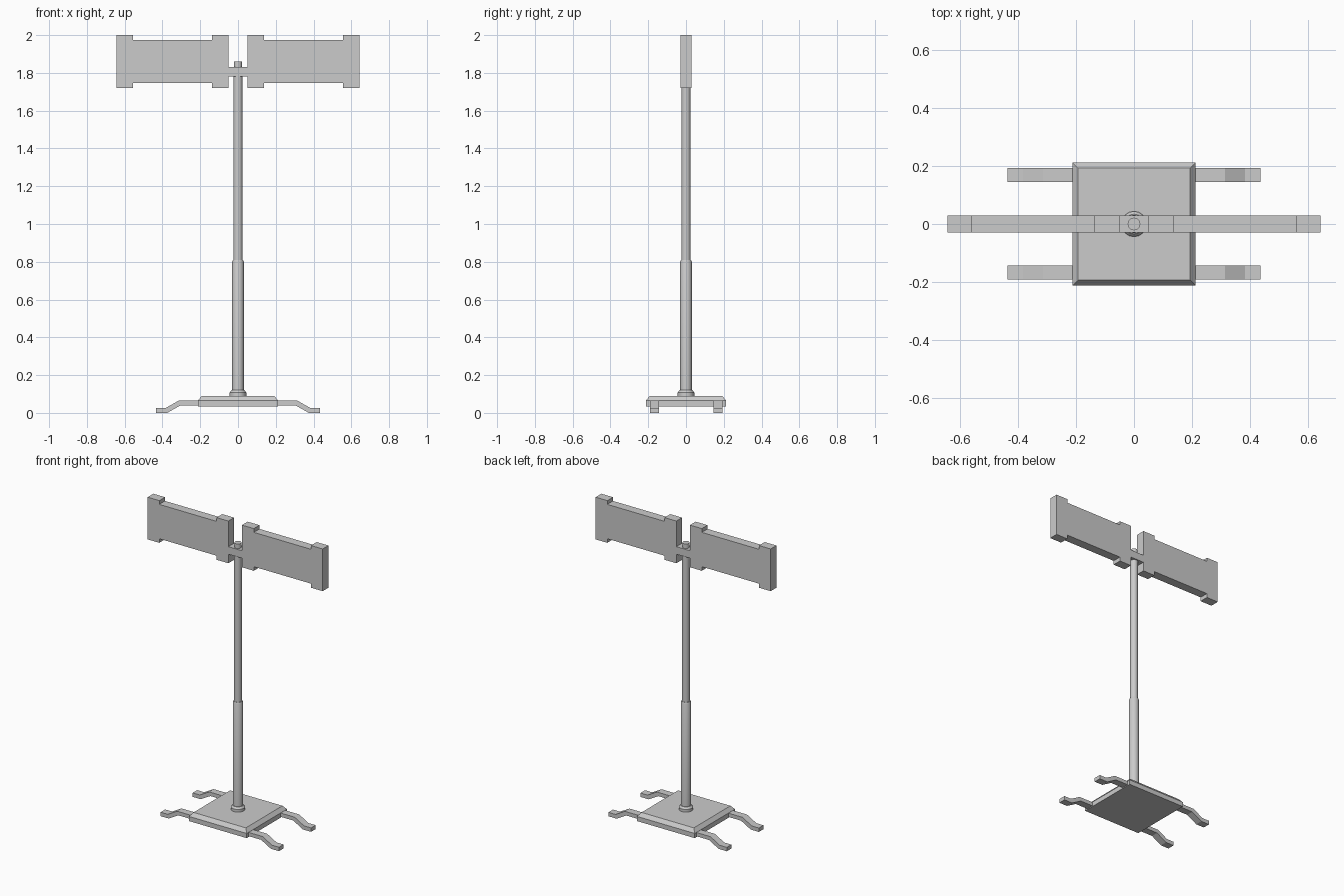
import bpy, bmesh, math

if "Cube" in bpy.data.objects:
    bpy.data.objects.remove(bpy.data.objects["Cube"])


def make_object(name, bm):
    bmesh.ops.recalc_face_normals(bm, faces=bm.faces)
    me = bpy.data.meshes.new(name)
    bm.to_mesh(me)
    bm.free()
    ob = bpy.data.objects.new(name, me)
    bpy.context.collection.objects.link(ob)
    return ob


def extrude_profile(name, pts, y0, y1):
    """Extrude an x/z outline along y."""
    bm = bmesh.new()
    face = bm.faces.new([bm.verts.new((x, y0, z)) for x, z in pts])
    res = bmesh.ops.extrude_face_region(bm, geom=[face])
    verts = [g for g in res["geom"] if isinstance(g, bmesh.types.BMVert)]
    bmesh.ops.translate(bm, verts=verts, vec=(0, y1 - y0, 0))
    return make_object(name, bm)


def stacked_rings(name, rings, sides, turn=0.0, smooth=True):
    """Capped solid from (radius, z) rings."""
    bm = bmesh.new()
    loops = []
    for r, z in rings:
        loops.append([bm.verts.new((r * math.cos(turn + math.tau * i / sides),
                                    r * math.sin(turn + math.tau * i / sides), z))
                      for i in range(sides)])
    for a, b in zip(loops, loops[1:]):
        for i in range(sides):
            j = (i + 1) % sides
            bm.faces.new((a[i], a[j], b[j], b[i]))
    bm.faces.new(loops[0])
    bm.faces.new(loops[-1])
    ob = make_object(name, bm)
    if smooth:
        bpy.ops.object.select_all(action='DESELECT')
        ob.select_set(True)
        bpy.context.view_layer.objects.active = ob
        bpy.ops.object.shade_smooth_by_angle(angle=math.radians(29))
    return ob


# Square base plate with a sloped top rim
q = math.sqrt(2)
stacked_rings("base_plate", [(0.212 * q, 0.035), (0.212 * q, 0.066), (0.192 * q, 0.09)],
              4, math.pi / 4, smooth=False)

# Four cranked feet
leg = [(0.20, 0.065), (0.314, 0.065), (0.383, 0.026), (0.435, 0.026),
       (0.435, 0.0), (0.375, 0.0), (0.304, 0.040), (0.20, 0.040)]
for side, sx in (("left", -1), ("right", 1)):
    for end, y in (("front", -0.167), ("back", 0.169)):
        extrude_profile(f"{end}_{side}_foot", [(sx * x, z) for x, z in leg],
                        y - 0.024, y + 0.024)

# Collar and telescopic pole
stacked_rings("pole_collar", [(0.044, 0.088), (0.044, 0.108), (0.034, 0.12)], 16)
stacked_rings("lower_pole", [(0.031, 0.115), (0.031, 0.80), (0.027, 0.81)], 16)
stacked_rings("upper_pole", [(0.024, 0.80), (0.024, 1.785)], 16)
stacked_rings("pole_tip", [(0.022, 1.825), (0.022, 1.86)], 16)

# Sign boards with end tabs, joined by the centre bracket
half = [(0.05, 1.83), (0.05, 2.0), (0.137, 2.0), (0.137, 1.975), (0.557, 1.975),
        (0.557, 2.0), (0.643, 2.0), (0.643, 1.72), (0.557, 1.72), (0.557, 1.747),
        (0.137, 1.747), (0.137, 1.72), (0.05, 1.72), (0.05, 1.78)]
outline = half + [(-x, z) for x, z in reversed(half)]
extrude_profile("sign_boards", outline, -0.03, 0.03)
